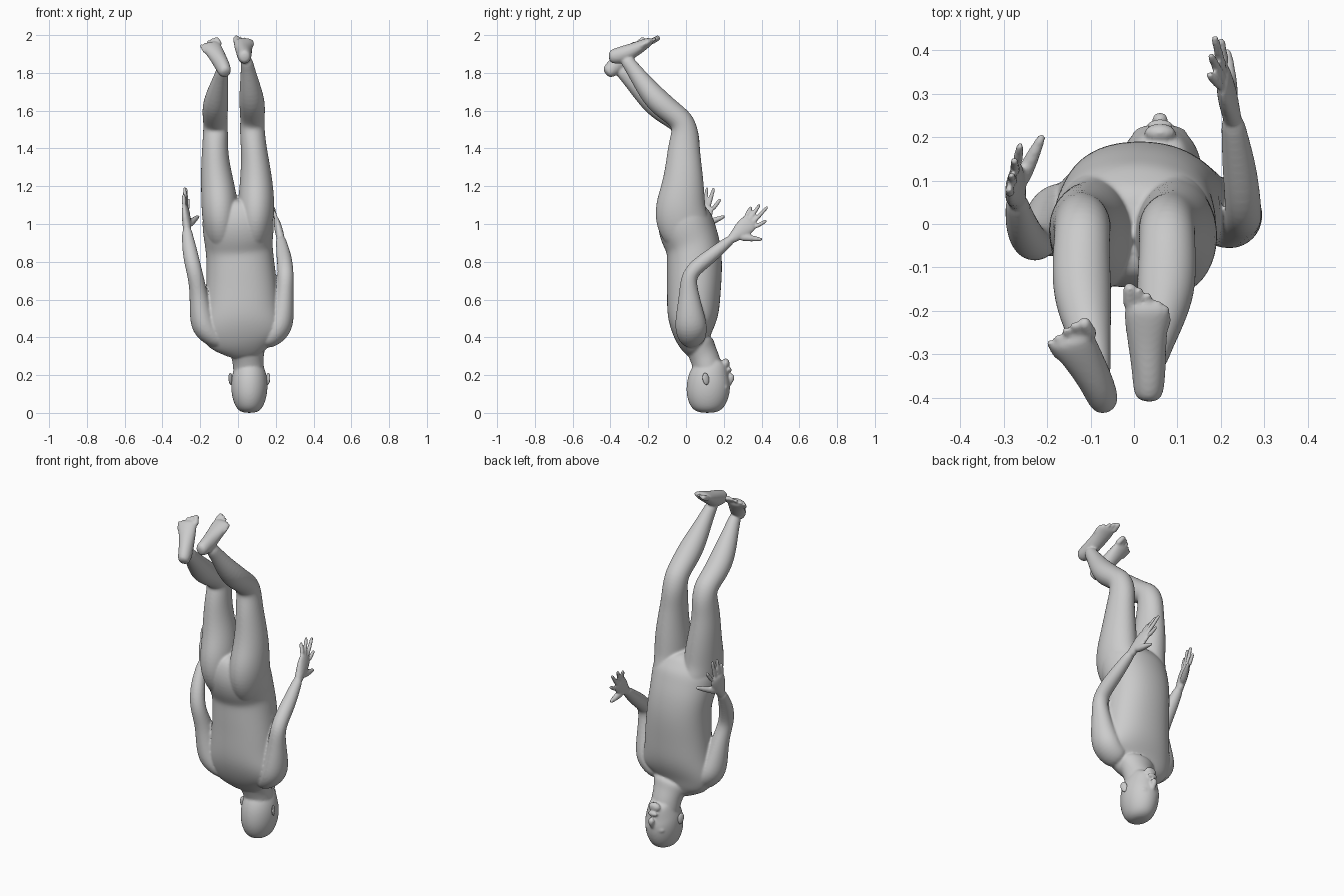
import bpy, bmesh, math
from mathutils import Vector, Matrix

X = Vector((1, 0, 0))


def loft(bm, rings, side=X, n=14, p=1.0):
    """Tube through rings (x, y, z, half width along side, half depth); p < 1 squares the section."""
    pts = [Vector(r[:3]) for r in rings]
    angles = [k * math.tau / n for k in range(n)]
    shape = [(math.copysign(abs(math.cos(a)) ** p, math.cos(a)),
              math.copysign(abs(math.sin(a)) ** p, math.sin(a))) for a in angles]
    loops = []
    for i, r in enumerate(rings):
        t = (pts[min(i + 1, len(pts) - 1)] - pts[max(i - 1, 0)]).normalized()
        u = (side - t * side.dot(t)).normalized()
        v = t.cross(u)
        loops.append([bm.verts.new(pts[i] + u * r[3] * c + v * r[4] * s) for c, s in shape])
    for a, b in zip(loops, loops[1:]):
        for k in range(n):
            bm.faces.new((a[k], a[(k + 1) % n], b[(k + 1) % n], b[k]))
    bm.faces.new(loops[0][::-1])
    bm.faces.new(loops[-1])


def blob(bm, c, r):
    m = Matrix.Translation(c) @ Matrix.Diagonal((*r, 1))
    bmesh.ops.create_uvsphere(bm, u_segments=16, v_segments=10, radius=1, matrix=m)


def finger(bm, base, tip, r0, r1, side):
    base, tip = Vector(base), Vector(tip)
    stops = [(0, r0), (0.35, r0), (0.7, (r0 + r1) / 2), (0.93, r1), (1.04, r1 * 0.75)]
    loft(bm, [(*base.lerp(tip, f), r, r) for f, r in stops], side, 8)


def limb(bm, points, radii, side=X):
    loft(bm, [(*p, *r) for p, r in zip(points, radii)], side)


def hand(bm, wrist, knuckle, side, tips, thumb):
    w, k = Vector(wrist), Vector(knuckle)
    s = Vector(side).normalized()
    loft(bm, [(*w.lerp(k, f), a, b) for f, a, b in
              ((-0.2, .026, .023), (0.1, .03, .022), (0.45, .046, .023), (0.8, .051, .019), (1.12, .047, .014))], s)
    for o, tip in zip((-.037, -.012, .012, .037), tips):
        finger(bm, k + s * o, tip, .013, .0105, s)
    finger(bm, w.lerp(k, .2) + s * .018, thumb, .021, .012, s)


def foot(bm, spine, side, big, little):
    s = Vector(side).normalized()
    limb(bm, spine, [(.025, .028), (.037, .041), (.04, .048), (.046, .039), (.055, .027), (.053, .018)], s)
    t = (Vector(spine[-1]) - Vector(spine[-3])).normalized()
    for i in range(5):
        tip = Vector(big).lerp(Vector(little), i / 4) + t * (.006 if i in (1, 2) else 0)
        r = .0175 if i == 0 else .0125 - i * .0005
        finger(bm, tip - t * .06, tip, r, r * .9, s)


bm = bmesh.new()

# torso, from shoulders (low) to pelvis (high)
loft(bm, [(.045, .075, .305, .085, .05), (.04, .055, .34, .13, .066), (.03, .042, .375, .19, .085),
          (.024, .034, .42, .222, .105), (.022, .033, .48, .218, .128), (.02, .038, .55, .2, .141),
          (.02, .042, .65, .192, .144), (.015, .045, .75, .184, .148), (.01, .045, .83, .18, .147),
          (.004, .037, .89, .18, .146), (.002, .012, .95, .189, .152), (0, -.008, 1.02, .193, .15),
          (0, -.018, 1.08, .18, .125), (0, -.017, 1.135, .12, .09)], n=20, p=.9)

# neck and head
loft(bm, [(.057, .125, .18, .08, .075), (.056, .115, .24, .085, .08), (.052, .1, .29, .085, .079),
          (.047, .08, .335, .1, .078), (.04, .06, .4, .13, .085)])
profile = [(.0, .085, .145, .026), (.009, .05, .18, .053), (.033, .022, .207, .075), (.08, .002, .227, .092),
           (.13, -.001, .236, .099), (.18, .007, .237, .097), (.22, .03, .237, .087), (.26, .08, .233, .068),
           (.287, .12, .222, .047)]
loft(bm, [(.06, (a + b) / 2, z, w, (b - a) / 2) for z, a, b, w in profile], n=18)
loft(bm, [(.06, .222, .138, .012, .01), (.06, .235, .165, .014, .014), (.06, .245, .19, .021, .02),
          (.06, .233, .206, .018, .013)], n=10)                    # nose
blob(bm, (.06, .229, .228), (.032, .013, .014))                    # lips
blob(bm, (.06, .21, .262), (.038, .022, .027))                     # chin
blob(bm, (.06, .21, .135), (.065, .02, .022))                      # brow

# legs, running down inside the pelvis to form the buttocks
leg_radii = [(.08, .1), (.093, .138), (.099, .144), (.099, .134), (.092, .116), (.08, .1), (.07, .087),
             (.068, .077), (.066, .067), (.068, .063), (.071, .069), (.055, .055), (.035, .038), (.033, .037)]
limb(bm, [(.07, .03, .88), (.088, 0, .96), (.094, -.028, 1.04), (.097, -.029, 1.11), (.097, -.016, 1.2),
          (.093, -.012, 1.3), (.084, -.012, 1.4), (.076, -.005, 1.48), (.076, -.018, 1.545), (.077, -.075, 1.59),
          (.074, -.15, 1.65), (.063, -.22, 1.735), (.05, -.29, 1.835), (.042, -.325, 1.88)], leg_radii)
limb(bm, [(-.07, .03, .88), (-.088, 0, .96), (-.094, -.028, 1.04), (-.098, -.029, 1.11), (-.107, -.016, 1.2),
          (-.119, -.012, 1.3), (-.122, -.012, 1.4), (-.119, -.003, 1.48), (-.119, -.018, 1.535), (-.122, -.075, 1.57),
          (-.12, -.16, 1.63), (-.106, -.24, 1.71), (-.088, -.32, 1.79), (-.083, -.355, 1.825)], leg_radii)

# feet
foot(bm, [(.033, -.41, 1.884), (.034, -.385, 1.886), (.034, -.335, 1.896), (.03, -.27, 1.923),
          (.029, -.21, 1.957), (.03, -.178, 1.975)], (1, -.25, -.1), (-.01, -.14, 1.989), (.075, -.19, 1.97))
foot(bm, [(-.063, -.425, 1.795), (-.07, -.405, 1.81), (-.085, -.367, 1.843), (-.112, -.318, 1.893),
          (-.14, -.276, 1.938), (-.148, -.256, 1.957)], (.09, .045, .03), (-.118, -.222, 1.984), (-.196, -.27, 1.947))

# arms
arm_radii = [(.045, .06), (.066, .08), (.075, .089), (.062, .073), (.047, .052), (.043, .043), (.043, .043),
             (.041, .04), (.03, .029), (.026, .023)]
limb(bm, [(.12, .045, .375), (.18, .032, .408), (.222, .026, .46), (.238, .02, .54), (.247, .015, .64),
          (.253, .013, .72), (.251, .05, .77), (.243, .13, .83), (.23, .215, .9), (.225, .25, .928)], arm_radii)
limb(bm, [(-.06, .04, .375), (-.13, .022, .408), (-.182, .01, .46), (-.197, -.005, .54), (-.21, -.022, .64),
          (-.224, -.045, .72), (-.239, -.043, .78), (-.256, -.012, .86), (-.268, .035, .94), (-.27, .06, .975)],
     arm_radii)

# hands: tips run from little finger to index
hand(bm, (.225, .25, .928), (.205, .34, 1.01), (.1, .65, -.75),
     [(.172, .345, 1.09), (.176, .39, 1.102), (.186, .43, 1.09), (.2, .426, 1.018)], (.215, .4, .918))
hand(bm, (-.27, .06, .975), (-.277, .105, 1.085), (.03, .12, -.035),
     [(-.288, .08, 1.157), (-.282, .112, 1.192), (-.275, .147, 1.19), (-.262, .182, 1.132)], (-.211, .203, 1.04))

# fuse all lofts into one continuous skin
bmesh.ops.recalc_face_normals(bm, faces=bm.faces[:])
mesh = bpy.data.meshes.new("body")
bm.to_mesh(mesh)
bm.free()
body = bpy.data.objects.new("body", mesh)
bpy.context.collection.objects.link(body)
body.modifiers.new("round", 'SUBSURF').levels = 2
body.modifiers["round"].render_levels = 2
fuse = body.modifiers.new("fuse", 'REMESH')
fuse.mode = 'VOXEL'
fuse.voxel_size = 0.006
fuse.use_smooth_shade = True
soft = body.modifiers.new("soften", 'SMOOTH')
soft.factor, soft.iterations = 0.5, 7

# ears
for name, s in (("left_ear", 1), ("right_ear", -1)):
    bm = bmesh.new()
    blob(bm, (0, 0, 0), (.009, .019, .032))
    me = bpy.data.meshes.new(name)
    bm.to_mesh(me)
    bm.free()
    me.shade_smooth()
    ear = bpy.data.objects.new(name, me)
    ear.location = (.06 + s * .099, .105, .18)
    ear.rotation_euler = (.2, 0, s * .45)
    bpy.context.collection.objects.link(ear)
